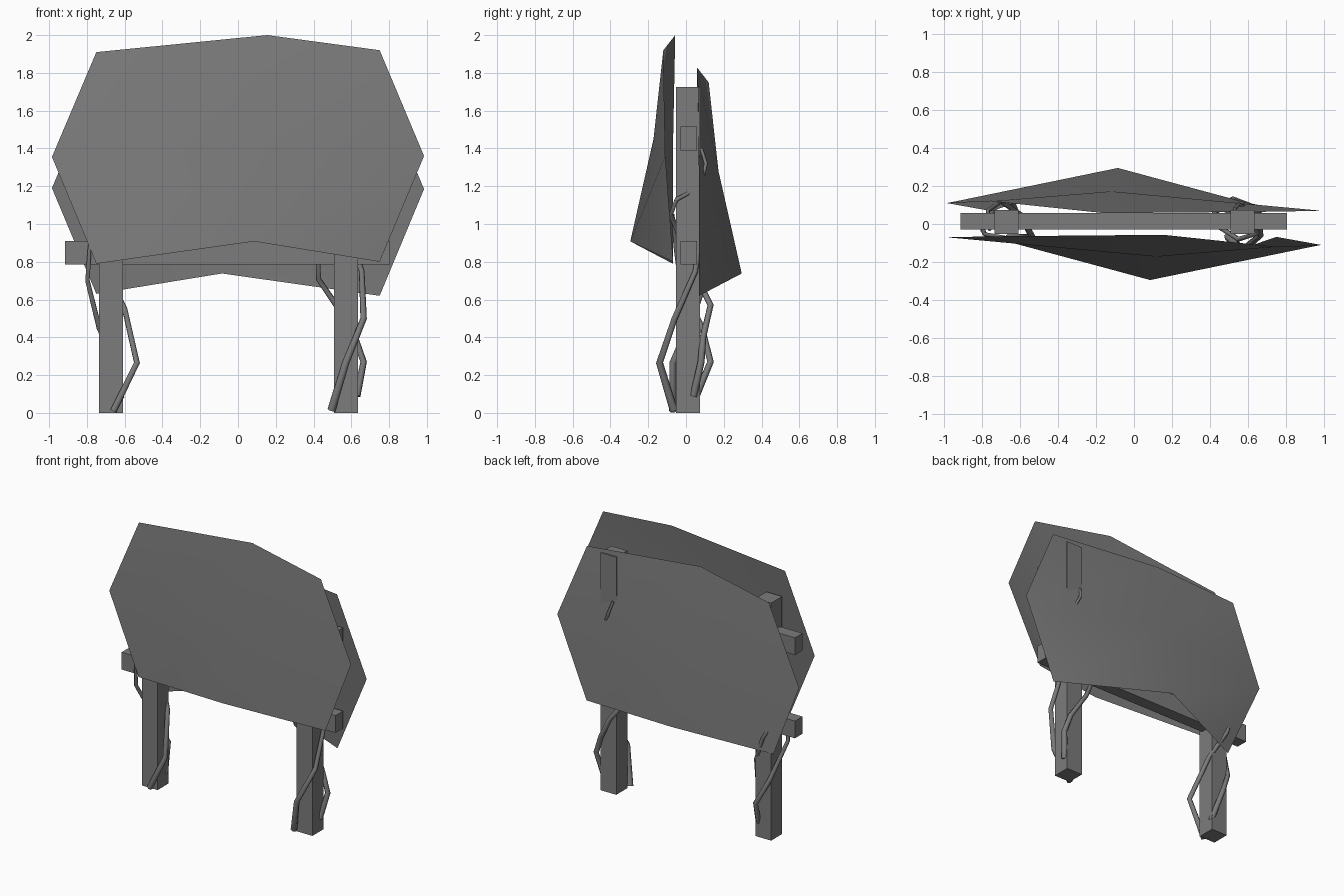
import bpy, bmesh
from mathutils import Vector

if "Cube" in bpy.data.objects:
    bpy.data.objects.remove(bpy.data.objects["Cube"])

# Dark grey shared by every part
grey = bpy.data.materials.new("dark_grey")
grey.diffuse_color = (0.2, 0.2, 0.2, 1)
grey.use_nodes = True
grey.node_tree.nodes["Principled BSDF"].inputs["Base Color"].default_value = grey.diffuse_color


def add(name, data):
    data.materials.append(grey)
    ob = bpy.data.objects.new(name, data)
    bpy.context.collection.objects.link(ob)
    return ob


def box(name, lo, hi):
    lo, hi = Vector(lo), Vector(hi)
    bm = bmesh.new()
    bmesh.ops.create_cube(bm, size=1)
    for v in bm.verts:
        v.co = (lo + hi) / 2 + v.co * (hi - lo)
    me = bpy.data.meshes.new(name)
    bm.to_mesh(me)
    bm.free()
    add(name, me)


def panel(name, s, dz):
    # warped 3 x 3 sheet; s = -1 turns it half round the z axis
    rows = [
        [(-0.75, -0.07, 0.79), (0.085, -0.295, 0.908), (0.75, -0.068, 0.80)],
        [(-0.985, -0.07, 1.355), (0.12, -0.172, 1.45), (0.985, -0.11, 1.36)],
        [(-0.75, -0.065, 1.91), (0.155, -0.057, 2.0), (0.75, -0.12, 1.92)],
    ]
    verts = [(x * s, y * s, z + dz) for r in rows for x, y, z in r]
    faces = [(i, i + 1, i + 4, i + 3) for i in (0, 1, 3, 4)]
    me = bpy.data.meshes.new(name)
    me.from_pydata(verts, [], faces)
    ob = add(name, me)
    bpy.ops.object.select_all(action='DESELECT')
    ob.select_set(True)
    bpy.context.view_layer.objects.active = ob
    bpy.ops.object.shade_smooth_by_angle()


def vine(name, pts, r=0.015):
    cu = bpy.data.curves.new(name, 'CURVE')
    cu.dimensions = '3D'
    cu.bevel_depth = r
    cu.bevel_resolution = 1
    cu.use_fill_caps = True
    sp = cu.splines.new('POLY')
    sp.points.add(len(pts) - 1)
    for i, (p, c) in enumerate(zip(sp.points, pts)):
        p.co = (*c, 1)
        p.radius = 1.3 - 0.7 * i / (len(pts) - 1)   # tapers upward
    add(name, cu)


# Posts
for side, x in (("left", -0.672), ("right", 0.572)):
    box(side + "_post", (x - 0.063, -0.053, 0), (x + 0.063, 0.073, 1.725))

# Cross rails
for level, z in (("lower", 0.785), ("upper", 1.39)):
    box(level + "_rail", (-0.915, -0.03, z), (0.805, 0.057, z + 0.125))

# Sign boards on both faces
panel("front_board", 1, 0)
panel("back_board", -1, -0.17)

# Vines climbing the posts
vine("left_vine_front", [(-0.66, -0.07, 0.01), (-0.535, -0.07, 0.265),
     (-0.6, 0.05, 0.55), (-0.7, 0.12, 0.75), (-0.77, 0.07, 0.9), (-0.76, -0.03, 1.1)])
vine("left_vine_back", [(-0.62, 0.05, 0.08), (-0.65, 0.13, 0.27), (-0.735, 0.085, 0.45),
     (-0.797, -0.03, 0.7), (-0.785, -0.055, 0.88), (-0.68, -0.07, 1.05)])
vine("right_vine_front", [(0.495, -0.065, 0.015), (0.57, -0.14, 0.265), (0.665, -0.06, 0.5),
     (0.655, 0.05, 0.75), (0.57, 0.08, 1.0), (0.48, 0.05, 1.15)], 0.017)
vine("right_vine_back", [(0.63, 0.04, 0.09), (0.665, 0.08, 0.27), (0.62, 0.09, 0.4),
     (0.52, 0.13, 0.57), (0.425, 0.06, 0.71), (0.425, 0.0, 0.85), (0.55, -0.08, 1.05),
     (0.65, -0.05, 1.13), (0.605, 0.08, 1.2), (0.55, 0.105, 1.32), (0.53, 0.08, 1.4)])
